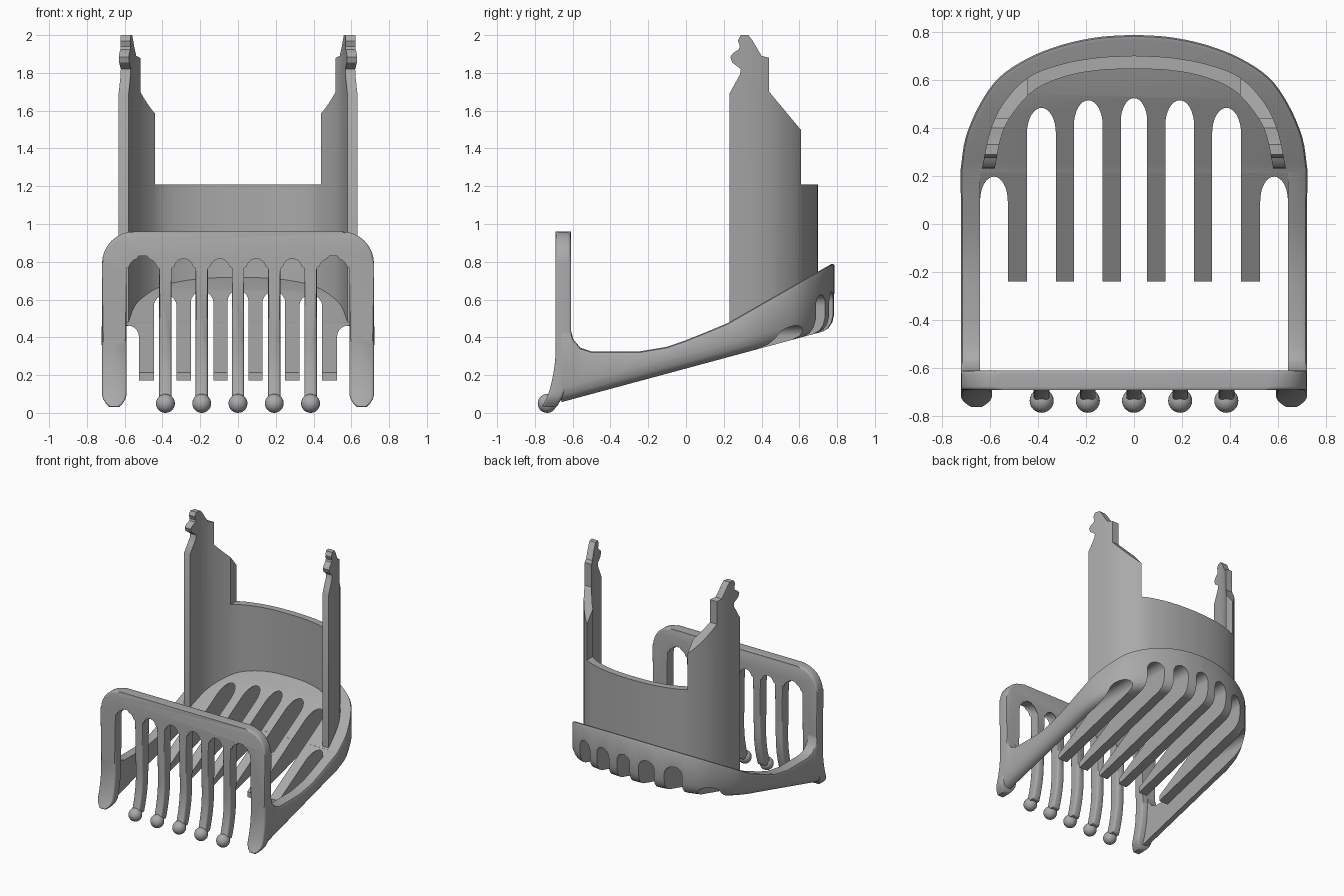
import bpy, bmesh, math
from mathutils import Vector

if "Cube" in bpy.data.objects:
    bpy.data.objects.remove(bpy.data.objects["Cube"])

grey = bpy.data.materials.new("grey_plastic")
grey.diffuse_color = (0.40, 0.40, 0.40, 1)
grey.use_nodes = True
grey.node_tree.nodes["Principled BSDF"].inputs["Base Color"].default_value = grey.diffuse_color


def make(name, bm):
    bmesh.ops.recalc_face_normals(bm, faces=bm.faces)
    me = bpy.data.meshes.new(name)
    bm.to_mesh(me)
    bm.free()
    me.materials.append(grey)
    ob = bpy.data.objects.new(name, me)
    bpy.context.collection.objects.link(ob)
    return ob


def prism(bm, pts, axis, a, b):
    """Extrude a 2D polygon along an axis from a to b."""
    def place(p, t):
        q = list(p)
        q.insert(axis, t)
        return bm.verts.new(q)
    lo, hi = [place(p, a) for p in pts], [place(p, b) for p in pts]
    n = len(pts)
    caps = [bm.faces.new(lo), bm.faces.new(hi[::-1])]
    for i in range(n):
        bm.faces.new((lo[i], hi[i], hi[(i + 1) % n], lo[(i + 1) % n]))
    return caps


def solid(name, pts, axis, a, b):
    bm = bmesh.new()
    prism(bm, pts, axis, a, b)
    return make(name, bm)


def boolean(ob, cutter, op):
    m = ob.modifiers.new("cut", 'BOOLEAN')
    m.operation, m.object, m.solver = op, cutter, 'EXACT'
    bpy.context.view_layer.objects.active = ob
    bpy.ops.object.modifier_apply(modifier=m.name)
    bpy.data.objects.remove(cutter)


def smooth(ob, angle=35):
    bpy.ops.object.select_all(action='DESELECT')
    ob.select_set(True)
    bpy.context.view_layer.objects.active = ob
    bpy.ops.object.shade_smooth_by_angle(angle=math.radians(angle))


def spline(pts, n=4):
    """Catmull-Rom curve through the points."""
    p = [Vector(q) for q in pts]
    p = [2 * p[0] - p[1]] + p + [2 * p[-1] - p[-2]]
    out = []
    for i in range(1, len(p) - 2):
        a, b, c, d = p[i - 1:i + 3]
        for k in range(n):
            t = k / n
            out.append(0.5 * (2 * b + (c - a) * t + (2 * a - 5 * b + 4 * c - d) * t * t
                              + (3 * b - a - 3 * c + d) * t ** 3))
    return out + [p[-2]]


def mirrored(half):
    """Complete a half outline that ends on x = 0."""
    return [tuple(q) for q in half] + [(-q[0], q[1]) for q in half[-2::-1]]


def arch(x0, x1, top, r, bottom, n=8):
    """Slot outline with rounded top corners, left bottom to right bottom."""
    left = [(x0 + r - r * math.cos(math.pi / 2 * i / n), top - r + r * math.sin(math.pi / 2 * i / n))
            for i in range(n + 1)]
    right = [(x0 + x1 - x, z) for x, z in left[::-1]]
    if x1 - x0 < 2 * r + 1e-4:
        right = right[1:]
    return [(x0, bottom)] + left + right + [(x1, bottom)]


def plane(y):
    return 0.8 + 0.57 * (y - 0.79)


def bottom(y):
    return 0.235 + 0.27 * y


def top(y):
    tab = [(-.70, .45), (-.61, .44), (-.597, .39), (-.56, .345), (-.5, .325), (-.25, .325),
           (-.1, .35), (0, .385), (.1, .425), (.22, .475), (.80, plane(.80))]
    for (a, za), (b, zb) in zip(tab, tab[1:]):
        if y <= b:
            return za + (zb - za) * (y - a) / (b - a)
    return zb


# Base: lofted tray with a rounded rim and two side arms
side = [Vector((.72, y)) for y in (-.66, -.61, -.597, -.575, -.56, -.53, -.5, -.4, -.25, -.18, -.1, 0, .1)]
back = spline([(.722, .22), (.70, .36), (.64, .50), (.56, .61), (.44, .69), (.3, .745), (.15, .777), (0, .787)])
half = side + back
bm = bmesh.new()
loops = []
for inset, f, h in ((.06, 0, 0), (.03, 0, .01), (.01, 0, .035), (0, 0, .075),
                    (0, 1, -.02), (.006, 1, -.006), (.02, 1, 0)):
    row = []
    for i, p in enumerate(half):
        t = half[min(i + 1, len(half) - 1)] - half[max(i - 1, 0)]
        nrm = Vector((t.y, -t.x)).normalized()
        if i == len(half) - 1:
            nrm = Vector((0, 1))
        q = p - nrm * inset
        row.append((q.x, q.y, (top(q.y) if f else bottom(q.y)) + h))
    row += [(-x, y, z) for x, y, z in row[-2::-1]]
    loops.append([bm.verts.new(c) for c in row])
n = len(loops[0])
for a, b in zip(loops, loops[1:]):
    for i in range(n):
        j = (i + 1) % n
        bm.faces.new((a[i], a[j], b[j], b[i]))
for L in (loops[0], loops[-1]):
    for i in range(n // 2):
        bm.faces.new(list(dict.fromkeys((L[i], L[i + 1], L[n - 2 - i], L[n - 1 - i]))))
base = make("base_comb", bm)

# Open the middle, leaving sloped comb fingers
boolean(base, solid("opening", [(-.9, -.3), (-.24, -.3), (-.24, plane(-.24)), (.215, plane(.215)),
                                (.215, 1.5), (-.9, 1.5)], 0, -.64, .64), 'DIFFERENCE')
bm = bmesh.new()
for c, w, z in ((0, .055, .648), (.19, .06, .643), (.385, .06, .625), (.5825, .0575, .462)):
    for s in ((1, -1) if c else (1,)):
        prism(bm, arch(s * c - w, s * c + w, z, w, -.3), 1, -.5, 1.2)
boolean(base, make("slots", bm), 'DIFFERENCE')
smooth(base)

# Front plate: rounded frame with five teeth, one comb-shaped outline
outer = arch(-.72, .72, .96, .17, .0)
teeth = []
for x0, x1 in ((.417, .59), (.224, .352), (.032, .160), (-.160, -.032), (-.352, -.224), (-.59, -.417)):
    teeth += arch(x0, x1, .83, .064, .06 if x1 < .5 else .0)[::-1]
# level the lower ends: legs reach the bottom, teeth stop at the balls
teeth = [(x, .0 if abs(x) > .58 and z < .1 else (.06 if z < .1 else z)) for x, z in teeth]
bm = bmesh.new()
caps = prism(bm, outer + teeth, 1, -.69, -.61)
rim = list({e for f in caps for e in f.edges})
bmesh.ops.bevel(bm, geom=rim, offset=.014, segments=3, profile=.5, affect='EDGES')
for z in [.03 * k for k in range(1, 14)]:
    bmesh.ops.bisect_plane(bm, geom=bm.verts[:] + bm.edges[:] + bm.faces[:],
                           plane_co=(0, 0, z), plane_no=(0, 0, 1))
for v in bm.verts:
    z = v.co.z
    if z < .35:
        v.co.y -= .055 * ((.35 - z) / .3) ** 2
    if z < .1 and abs(v.co.x) > .5:      # round the feet
        k = (.1 - z) / .1
        v.co.x += math.copysign(.04 * k * k, (.65 - abs(v.co.x)) * v.co.x)
        v.co.z = .03 + z * .7
make_plate = make("front_plate", bm)
smooth(make_plate, 40)

# Ball tips on the teeth
for i in range(5):
    bpy.ops.mesh.primitive_uv_sphere_add(segments=24, ring_count=14, radius=.05,
                                         location=(.192 * (i - 2), -.735, .05))
    ball = bpy.context.object
    ball.name = "tooth_ball"
    ball.data.materials.append(grey)
    smooth(ball, 60)

# Curved clip wall with two latch uprights
out = mirrored(spline([(.633, .225), (.60, .38), (.545, .50), (.44, .61), (.3, .665), (.15, .692), (0, .70)]))
inn = mirrored(spline([(.58, .225), (.55, .37), (.50, .465), (.41, .56), (.28, .615), (.14, .64), (0, .645)]))
wall = solid("clip_wall", out + inn[::-1], 2, .3, 2.2)
latch = [(.23, plane(.23) - .02), (.23, 1.69), (.285, 1.79), (.29, 1.82), (.245, 1.855), (.235, 1.885),
         (.25, 1.905), (.28, 1.925), (.285, 1.94), (.275, 1.97), (.29, 2.0), (.33, 2.0), (.35, 1.975),
         (.40, 1.89), (.44, 1.88), (.44, 1.70), (.615, 1.49), (.75, 1.33), (.75, plane(.75) - .02)]
boolean(wall, solid("latch_profile", latch, 0, -1, 1), 'INTERSECT')
boolean(wall, solid("gap", [(-.44, 0), (.44, 0), (.44, 1), (-.44, 1)], 2, 1.21, 2.5), 'DIFFERENCE')
smooth(wall, 30)
